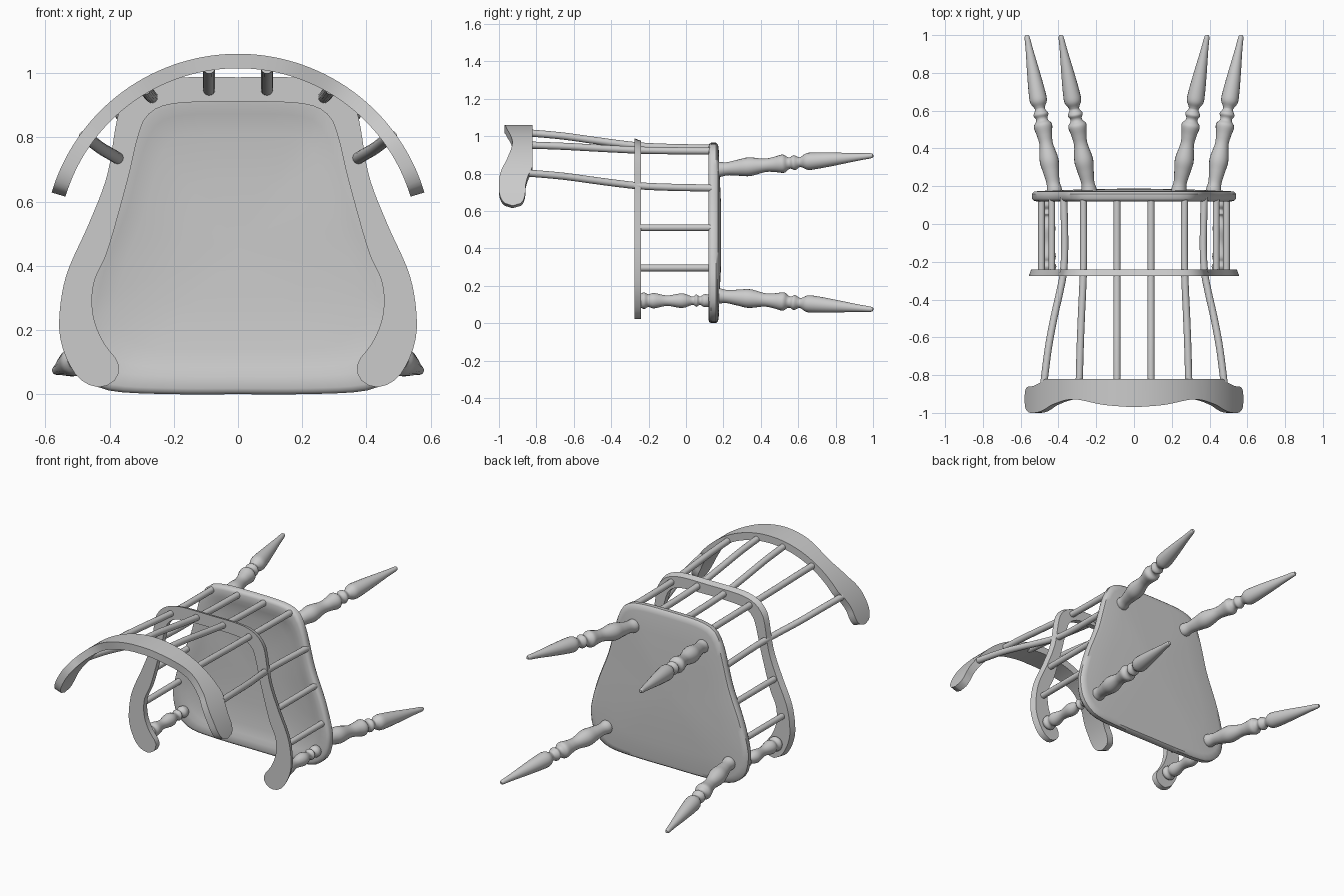
import bpy, bmesh, math
from mathutils import Vector

if "Cube" in bpy.data.objects:
    bpy.data.objects.remove(bpy.data.objects["Cube"])


def spline(pts, n):
    """Catmull-Rom curve through pts, n steps per span."""
    pts = [Vector(p) for p in pts]
    p = [pts[0]] + pts + [pts[-1]]
    out = []
    for i in range(1, len(p) - 2):
        a, b, c, d = p[i - 1:i + 3]
        for k in range(n):
            t = k / n
            out.append(0.5 * (2 * b + (c - a) * t + (2 * a - 5 * b + 4 * c - d) * t * t
                              + (3 * b - a - 3 * c + d) * t ** 3))
    return out + [pts[-1]]


def resample(pts, count):
    """Evenly spaced points along a smooth curve."""
    c = spline(pts, 8)
    acc = [0.0]
    for a, b in zip(c, c[1:]):
        acc.append(acc[-1] + (b - a).length)
    out, j = [], 0
    for i in range(count):
        s = acc[-1] * i / (count - 1)
        while j < len(c) - 2 and acc[j + 1] < s:
            j += 1
        out.append(c[j].lerp(c[j + 1], (s - acc[j]) / (acc[j + 1] - acc[j])))
    return out


def loft(name, rings):
    """Skin closed rings of equal size and cap both ends."""
    bm = bmesh.new()
    vs = [[bm.verts.new(p) for p in r] for r in rings]
    n = len(rings[0])
    for a, b in zip(vs, vs[1:]):
        for i in range(n):
            bm.faces.new((a[i], a[(i + 1) % n], b[(i + 1) % n], b[i]))
    bm.faces.new(vs[0])
    bm.faces.new(vs[-1])
    bmesh.ops.remove_doubles(bm, verts=bm.verts, dist=1e-5)
    bmesh.ops.recalc_face_normals(bm, faces=bm.faces)
    me = bpy.data.meshes.new(name)
    bm.to_mesh(me)
    bm.free()
    me.polygons.foreach_set("use_smooth", [True] * len(me.polygons))
    me.set_sharp_from_angle(angle=math.radians(40))
    ob = bpy.data.objects.new(name, me)
    bpy.context.collection.objects.link(ob)
    return ob


def tube(name, path, radii, sides=20):
    rings = []
    for i, (p, r) in enumerate(zip(path, radii)):
        t = (path[min(i + 1, len(path) - 1)] - path[max(i - 1, 0)]).normalized()
        u = Vector((0, 0, 1)).cross(t).normalized()
        v = t.cross(u)
        rings.append([p + r * (math.cos(a) * u + math.sin(a) * v)
                      for a in (2 * math.pi * k / sides for k in range(sides))])
    return loft(name, rings)


def turned(name, a, b, profile):
    """Turned part between a and b; profile holds (y, radius)."""
    a, b = Vector(a), Vector(b)
    prof = spline(profile, 5)
    tube(name, [a.lerp(b, (q.x - a.y) / (b.y - a.y)) for q in prof], [q.y for q in prof])


# Seat: dished slab made of scaled copies of its outline
half = resample([(0, .965), (.2, .96), (.3, .93), (.35, .85), (.38, .75), (.42, .6), (.49, .42),
                 (.53, .28), (.54, .2), (.52, .1), (.46, .035), (.38, .008), (.2, 0), (0, 0)], 44)
outline = half + [Vector((-p.x, p.y)) for p in half[-2:0:-1]]
mid = Vector((0, .46))
section = [(.02, .187), (.4, .186), (.7, .179), (.93, .175), (.98, .171), (1, .16), (1, .135),
           (.985, .124), (.96, .12), (.88, .121), (.82, .13), (.7, .14), (.4, .149), (.02, .151)]
rings = []
for s, y in section:
    q = [mid + (p - mid) * s for p in outline]
    rings.append([(p.x, y, p.y) for p in q])
loft("seat", rings)

# Arm rail: horseshoe band, slightly narrower on its underside
outer = resample([(0, .987), (.2, .985), (.3, .96), (.355, .91), (.378, .85), (.408, .68), (.465, .53),
                  (.535, .37), (.557, .23), (.545, .14), (.505, .06), (.46, .027), (.435, .022)], 48)
inner = resample([(0, .912), (.2, .905), (.28, .87), (.312, .8), (.343, .67), (.405, .45), (.445, .36),
                  (.455, .29), (.445, .22), (.415, .155), (.383, .115), (.37, .085), (.378, .05),
                  (.405, .028), (.432, .022)], 48)


def rail_ring(o, i, side):
    d = (i - o) * min(1, .013 / max((i - o).length, 1e-4)) * (1 if (i - o).length > .03 else .2)
    m = o + d
    return [(side * o.x, -.275, o.y), (side * i.x, -.275, i.y),
            (side * i.x, -.24, i.y), (side * m.x, -.24, m.y)]


pairs = list(zip(outer, inner))
loft("arm_rail", [rail_ring(o, i, -1) for o, i in pairs[:0:-1]] + [rail_ring(o, i, 1) for o, i in pairs])

# Crest rail: curved band with drooping ears, given as (angle, front y, back y)
crest = resample([(0, -.97, -.82), (15, -.958, -.82), (32, -.928, -.82), (45, -.955, -.82), (51, -.98, -.822),
                  (56, -.995, -.843), (62, -1, -.858), (67, -.997, -.86), (71, -.98, -.873),
                  (73, -.95, -.9), (73.3, -.93, -.925)], 60)
rings = []
for side, seq in ((-1, crest[:0:-1]), (1, crest)):
    for ang, lo, hi in seq:
        a = math.radians(ang) * side
        rings.append([(r * math.sin(a), y, .454 + r * math.cos(a))
                      for r, y in ((.606, lo), (.561, lo), (.561, hi), (.606, hi))])
loft("crest_rail", rings)

leg_profile = [(.15, .036), (.18, .04), (.22, .035), (.28, .043), (.34, .05), (.42, .036), (.47, .04),
               (.52, .049), (.545, .033), (.56, .031), (.58, .04), (.605, .027), (.62, .03), (.65, .045),
               (.7, .044), (.8, .034), (.92, .02), (.985, .014), (1, .008)]
post_profile = [(-.25, .032), (-.225, .044), (-.2, .034), (-.17, .041), (-.1, .028), (-.02, .039),
                (.035, .022), (.055, .033), (.075, .022), (.1, .035), (.14, .028)]

for side, tag in ((-1, "left"), (1, "right")):
    # Turned legs and arm posts
    turned("front_leg_" + tag, (side * .416, .15, .148), (side * .568, 1, .073), leg_profile)
    turned("back_leg_" + tag, (side * .232, .15, .819), (side * .388, 1, .896), leg_profile)
    turned("arm_post_" + tag, (side * .455, -.25, .12), (side * .455, .14, .12), post_profile)
    # Short straight spindles under the arms
    for x, z in ((.49, .295), (.435, .51)):
        tube("arm_spindle_" + tag, [Vector((side * x, -.25, z)), Vector((side * x, .14, z))], [.018] * 2)
    # Long bent spindles from seat to crest: seat and crest positions as x, z
    for x0, z0, x1, z1 in ((.09, .935, .09, 1.017), (.268, .92, .29, .952), (.372, .722, .477, .802)):
        path = [(side * (x0 + (x1 - x0) * f - g * (x1 - x0)), y, z0 + (z1 - z0) * h)
                for y, f, g, h in ((.14, 0, 0, 0), (-.1, 0, .05, .06), (-.25, .04, .03, .15), (-.36, .2, 0, .3),
                                   (-.5, .5, 0, .53), (-.66, .78, 0, .8), (-.84, 1, 0, 1))]
        path = spline(path, 5)
        tube("back_spindle_" + tag, path, [.019] * len(path), 16)
